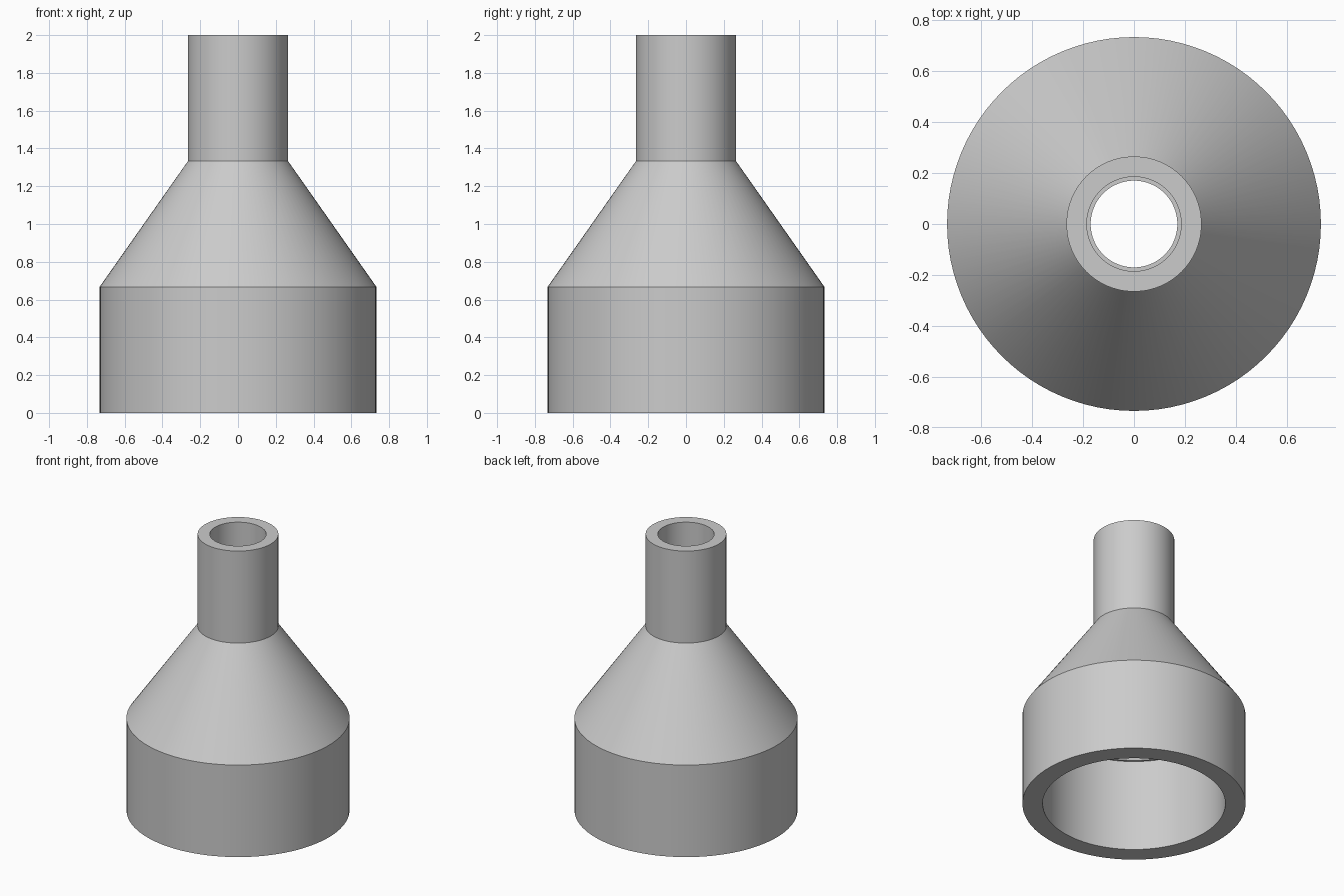
import bpy, bmesh, math

cube = bpy.data.objects.get("Cube")
if cube:
    bpy.data.objects.remove(cube, do_unlink=True)

# Plain grey plastic
grey = bpy.data.materials.new("grey_plastic")
grey.use_nodes = True
colour = (0.6, 0.6, 0.6, 1)
grey.diffuse_color = colour
grey.node_tree.nodes["Principled BSDF"].inputs["Base Color"].default_value = colour

# Closed wall section (radius, height): outer wall upwards, then bore downwards
wide, neck, low, high, top = 0.733, 0.265, 0.667, 1.333, 2.0
section = [
    (wide, 0), (wide, low), (neck, high), (neck, top),   # outside
    (0.185, top), (0.185, high), (0.17, high),           # narrow socket and stop
    (0.585, low), (0.6, low), (0.6, 0),                  # cone, stop, wide socket
]

# Revolve the section around the vertical axis
SIDES = 96
bm = bmesh.new()
rings = []
for i in range(SIDES):
    a = math.tau * i / SIDES
    rings.append([bm.verts.new((r * math.cos(a), r * math.sin(a), z)) for r, z in section])
for i in range(SIDES):
    here, there = rings[i], rings[(i + 1) % SIDES]
    for j in range(len(section)):
        k = (j + 1) % len(section)
        bm.faces.new((here[j], there[j], there[k], here[k]))
bmesh.ops.recalc_face_normals(bm, faces=bm.faces)

mesh = bpy.data.meshes.new("pipe_reducer")
bm.to_mesh(mesh)
bm.free()
mesh.materials.append(grey)
reducer = bpy.data.objects.new("pipe_reducer", mesh)
bpy.context.collection.objects.link(reducer)

# Smooth round walls with sharp rims
bpy.ops.object.select_all(action="DESELECT")
reducer.select_set(True)
bpy.context.view_layer.objects.active = reducer
bpy.ops.object.shade_smooth_by_angle(angle=math.radians(25))
